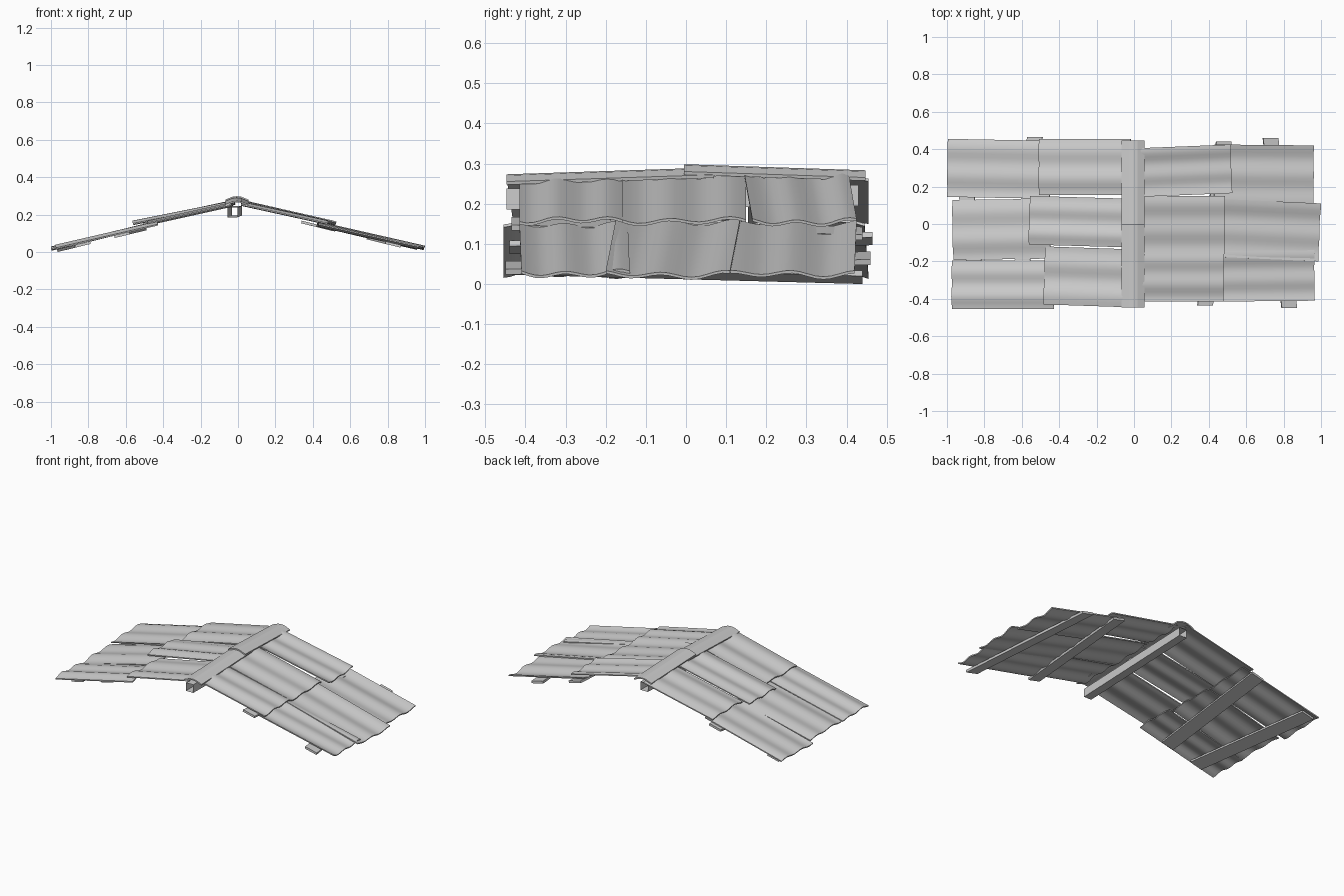
import bpy, bmesh, math
from mathutils import Vector

if "Cube" in bpy.data.objects:
    bpy.data.objects.remove(bpy.data.objects["Cube"])

def make(name, verts, faces, smooth=False):
    me = bpy.data.meshes.new(name)
    me.from_pydata([tuple(v) for v in verts], [], faces)
    bm = bmesh.new()
    bm.from_mesh(me)
    bmesh.ops.recalc_face_normals(bm, faces=bm.faces)
    bm.to_mesh(me)
    bm.free()
    ob = bpy.data.objects.new(name, me)
    bpy.context.collection.objects.link(ob)
    if smooth:
        bpy.context.view_layer.objects.active = ob
        ob.select_set(True)
        bpy.ops.object.shade_smooth_by_angle(angle=math.radians(35))
        ob.select_set(False)
    return ob

# Wavy sheet: ridge end (x0, z0) to eave end (x1, z1), mid line y0 -> y1, width w
def sheet(name, x0, x1, y0, y1, w, z0, z1, phase):
    n, m, t = 16, 4, 0.007
    a, b = Vector((x0, y0, z0)), Vector((x1, y1, z1))
    d = (b - a).normalized()
    up = d.cross(Vector((0, 1, 0)))
    if up.z < 0:
        up = -up
    side = Vector((-d.y, d.x, 0)).normalized()
    if side.y < 0:
        side = -side
    top = []
    for i in range(m + 1):
        c = a.lerp(b, i / m)
        for j in range(n + 1):
            u = j / n
            wave = 0.0065 * math.cos(4 * math.pi * u + phase) + 0.003 * math.sin(2 * math.pi * u + 2 * phase)
            top.append(c + side * (u - 0.5) * w + up * wave)
    k = len(top)
    verts = top + [v - up * t for v in top]
    r = n + 1
    faces = []
    for i in range(m):
        for j in range(n):
            q = (i * r + j, i * r + j + 1, (i + 1) * r + j + 1, (i + 1) * r + j)
            faces += [q, tuple(v + k for v in reversed(q))]
    rim = list(range(r)) + [i * r + n for i in range(1, m + 1)]
    rim += [m * r + j for j in range(n - 1, -1, -1)] + [i * r for i in range(m - 1, 0, -1)]
    for p, q in zip(rim, rim[1:] + rim[:1]):
        faces.append((p, q, q + k, p + k))
    make(name, verts, faces, True)

# Roof sheets, three columns (back, middle, front) per row
rows = {
    "right_lower_sheet": [(.43, .96, .27, .265, .31, .153, .029),
                          (.43, .992, -.02, -.045, .31, .155, .027),
                          (.43, .965, -.28, -.275, .27, .150, .030)],
    "right_upper_sheet": [(.02, .52, .275, .295, .26, .272, .158),
                          (.02, .485, -.005, -.005, .31, .268, .161),
                          (.02, .48, -.28, -.28, .27, .264, .163)],
    "left_lower_sheet": [(-.45, -.998, .29, .30, .31, .155, .024),
                         (-.45, -.97, -.025, -.032, .32, .157, .030),
                         (-.43, -.975, -.325, -.325, .26, .157, .031)],
    "left_upper_sheet": [(-.02, -.51, .305, .305, .30, .272, .166),
                         (-.02, -.56, .005, .02, .26, .268, .160),
                         (-.03, -.48, -.29, -.275, .31, .260, .160)],
}
for r, (name, items) in enumerate(rows.items()):
    for i, s in enumerate(items):
        sheet(f"{name}_{i + 1}", *s, phase=0.6 * i + 0.9 * r)

def prism(name, profile0, profile1, caps=True):
    n = len(profile0)
    faces = [(i, (i + 1) % n, (i + 1) % n + n, i + n) for i in range(n)]
    if caps:
        faces += [tuple(range(n)), tuple(range(n, 2 * n))]
    return make(name, profile0 + profile1, faces)

# Ridge caps: folded strips, the back one lapping over the front one
def ridge_cap(name, y0, y1, z0, z1):
    prof = [(-.068, -.018), (-.03, -.003), (-.006, 0), (.018, -.003), (.055, -.018),
            (.053, -.026), (.016, -.011), (-.006, -.008), (-.028, -.011), (-.066, -.026)]
    prism(name, [(x, y0, z0 + z) for x, z in prof], [(x, y1, z1 + z) for x, z in prof])

ridge_cap("ridge_cap_front", -.447, .07, .275, .292)
ridge_cap("ridge_cap_back", -.005, .447, .300, .285)

# Ridge beam: open-ended square tube
def square(cx, cz, y, h=.026):
    return [(cx - h, y, cz - h), (cx + h, y, cz - h), (cx + h, y, cz + h), (cx - h, y, cz + h)]
prism("ridge_beam", square(-.03, .213, -.447), square(-.005, .222, .43), caps=False)

# Skewed battens under each slope: (x at front, x at back, front y, back y)
for i, (xf, xb, yf, yb) in enumerate([(.38, .48, -.435, .44), (.83, .73, -.45, .46),
                                      (-.62, -.53, -.44, .465), (-.83, -.925, -.44, .44)]):
    ends = []
    for x, y in ((xf, yf), (xb, yb)):
        s = math.copysign(1, x)
        out = Vector((s * .972, 0, -.236))
        up = Vector((s * .236, 0, .972))
        c = Vector((x, y, .27 - .245 * abs(x) - .025))
        ends.append([c + out * u * .042 + up * v * .007 for u, v in ((-1, -1), (1, -1), (1, 1), (-1, 1))])
    prism(f"batten_{i + 1}", *ends)

# Rest the roof on the ground plane
low = min(v.co.z for o in bpy.data.objects for v in o.data.vertices)
for o in bpy.data.objects:
    o.location.z -= low
